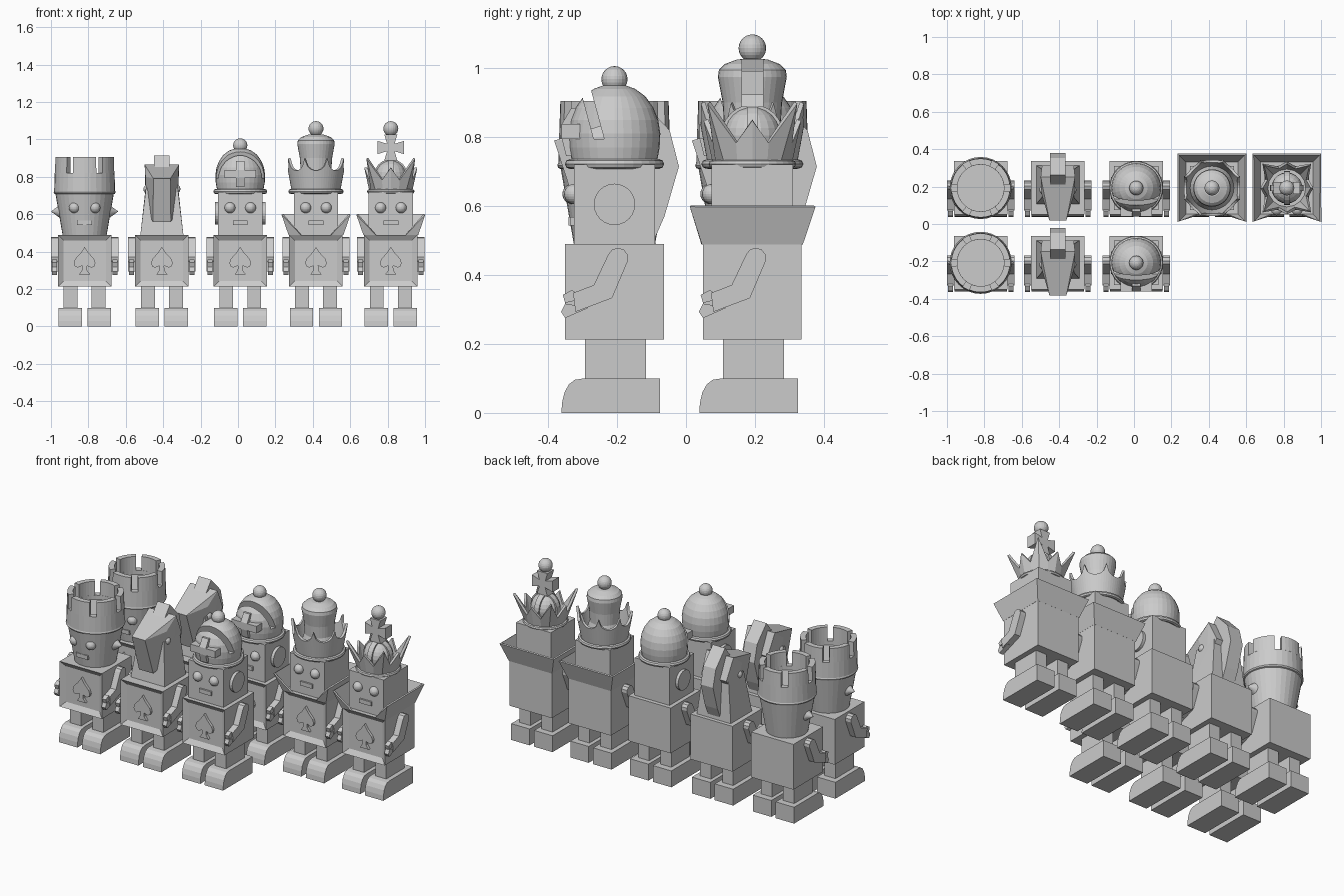
import bpy, bmesh
from math import sin, cos, pi, radians, sqrt
from mathutils import Vector, Matrix

if "Cube" in bpy.data.objects:
    bpy.data.objects.remove(bpy.data.objects["Cube"])

origin = Vector((0, 0, 0))


def finish(name, bm):
    bmesh.ops.remove_doubles(bm, verts=bm.verts, dist=1e-5)
    bmesh.ops.recalc_face_normals(bm, faces=bm.faces)
    me = bpy.data.meshes.new(name)
    bm.to_mesh(me)
    bm.free()
    ob = bpy.data.objects.new(name, me)
    ob.location = origin
    bpy.context.collection.objects.link(ob)
    return ob


def box(name, x0, x1, y0, y1, z0, z1):
    bm = bmesh.new()
    bmesh.ops.create_cube(bm, size=1)
    for v in bm.verts:
        v.co = Vector(((x0 + x1) / 2 + v.co.x * (x1 - x0),
                       (y0 + y1) / 2 + v.co.y * (y1 - y0),
                       (z0 + z1) / 2 + v.co.z * (z1 - z0)))
    return finish(name, bm)


def prism(name, pts, a, b, axis='x'):
    """Extrude a profile (y,z along x, or x,z along y) from a to b."""
    put = (lambda p, d: (d, p[0], p[1])) if axis == 'x' else (lambda p, d: (p[0], d, p[1]))
    bm = bmesh.new()
    lo = [bm.verts.new(put(p, a)) for p in pts]
    hi = [bm.verts.new(put(p, b)) for p in pts]
    bm.faces.new(lo)
    bm.faces.new(hi[::-1])
    for i in range(len(pts)):
        j = (i + 1) % len(pts)
        bm.faces.new((lo[i], lo[j], hi[j], hi[i]))
    return finish(name, bm)


def lathe(name, prof, n=32, closed=False, start=0, sweep=2 * pi):
    """Revolve (radius, z) points; a closed profile may sweep a part turn."""
    full = sweep > 6.28
    bm = bmesh.new()
    rings = [[bm.verts.new((r * sin(start + sweep * i / n), -r * cos(start + sweep * i / n), z))
              for r, z in prof] for i in range(n if full else n + 1)]
    m = len(prof)
    for i in range(n):
        a, b = rings[i], rings[(i + 1) % len(rings)]
        for k in range(m if closed else m - 1):
            bm.faces.new((a[k], b[k], b[(k + 1) % m], a[(k + 1) % m]))
    if not full:
        bm.faces.new(rings[0])
        bm.faces.new(rings[-1])
    elif not closed:
        for k in (0, -1):
            if prof[k][0] > 1e-4:
                bm.faces.new([r[k] for r in rings])
    bmesh.ops.dissolve_degenerate(bm, dist=1e-6, edges=bm.edges)
    return finish(name, bm)


def ring(name, r, z, t):
    return lathe(name, [(r + t * cos(k * pi / 4), z + t * sin(k * pi / 4)) for k in range(8)], closed=True)


def ball(name, x, y, z, r):
    bm = bmesh.new()
    bmesh.ops.create_uvsphere(bm, u_segments=20, v_segments=12, radius=r,
                              matrix=Matrix.Translation((x, y, z)))
    return finish(name, bm)


def cone(name, s, r1, r2, x0, x1, z):
    bm = bmesh.new()
    m = Matrix.Translation((s * (x0 + x1) / 2, 0, z)) @ Matrix.Rotation(s * pi / 2, 4, 'Y')
    bmesh.ops.create_cone(bm, cap_ends=True, segments=24, radius1=r1, radius2=r2, depth=x1 - x0, matrix=m)
    return finish(name, bm)


def hull(name, half):
    bm = bmesh.new()
    for x, y, z in half:
        bm.verts.new((x, y, z))
        bm.verts.new((-x, y, z))
    bmesh.ops.convex_hull(bm, input=bm.verts)
    return finish(name, bm)


def thicken(ob, t):
    m = ob.modifiers.new("thickness", 'SOLIDIFY')
    m.thickness, m.offset = t, 0


def base():
    # torso with a recessed chest panel
    ob = box("torso", -.143, .143, -.143, .143, .213, .49)
    bm = bmesh.new()
    bm.from_mesh(ob.data)
    f = min(bm.faces, key=lambda f: f.calc_center_median().y)
    bmesh.ops.inset_individual(bm, faces=[f], thickness=.042)
    for v in f.verts:
        v.co.y += .02
    bm.to_mesh(ob.data)
    bm.free()
    # spade emblem
    half = [(.02, .395), (.05, .362), (.058, .34), (.052, .322), (.037, .315), (.012, .325), (.014, .3), (.03, .278)]
    prism("chest_spade", [(0, .425)] + half + [(-x, z) for x, z in half[::-1]], -.139, -.12, 'y')
    foot = [(.132, 0), (.132, .1), (-.09, .1), (-.115, .096), (-.132, .083), (-.145, .06), (-.152, .03), (-.154, 0)]
    arm = [(.01 + .03 * cos(a), .449 + .03 * sin(a)) for a in [radians(-15 + 35 * k) for k in range(6)]]
    arm += [(-.06, .371), (-.12, .348), (-.113, .293), (-.007, .333)]
    hand = [(-.1, .338), (-.123, .357), (-.15, .342), (-.143, .319), (-.105, .328), (-.112, .312),
            (-.143, .317), (-.155, .293), (-.143, .275), (-.077, .304)]
    for s in (-1, 1):
        prism("foot", foot, s * .015, s * .14)
        box("leg", min(s * .038, s * .112), max(s * .038, s * .112), -.085, .092, .1, .213)
        prism("arm", arm, s * .143, s * .18)
        prism("hand", hand, s * .148, s * .175)


def face(y=-.117):
    for s in (-1, 1):
        ball("eye", s * .055, y, .635, .029)
    box("mouth", -.04, .04, y - .012, y + .03, .543, .568)


def square_head():
    box("head", -.118, .118, -.118, .118, .49, .72)
    face()


def rook():
    lathe("tower_head", [(.118, .49), (.157, .715)])
    ring("tower_ring", .155, .718, .011)
    lathe("tower_wall", [(.163, .72), (.16, .82), (.125, .82), (.125, .795), (0, .795)])
    for k in range(6):
        lathe("battlement", [(.125, .82), (.16, .82), (.157, .905), (.125, .905)], 6, True,
              radians(60 * k - 23), radians(46))
    for s in (-1, 1):
        cone("ear_spike", s, .04, 0, .125, .18, .615)
    face(-.122)


def knight():
    hull("neck", [(.115, -.085, .49), (.115, .12, .49), (.085, -.05, .74), (.085, .1, .76)])
    hull("horse_head", [(.045, -.175, .79), (.048, -.1, .56), (.088, -.03, .8), (.092, .06, .865),
                        (.085, .12, .74), (.085, .03, .62)])
    prism("mane", [(-.03, .79), (.07, .915), (.16, .82), (.187, .715), (.145, .57), (.11, .49), (0, .6)], -.042, .042)
    for s in (-1, 1):
        ball("horse_eye", s * .075, -.01, .735, .024)


def bishop():
    square_head()
    for s in (-1, 1):
        cone("ear_disc", s, .06, .06, .11, .136, .605)
    ring("mitre_ring", .13, .722, .014)
    dome = lathe("mitre", [(.122, .72), (.131, .77), (.133, .81), (.127, .85), (.113, .885),
                           (.09, .918), (.06, .94), (.03, .951), (0, .955)])
    # slanted slot across the mitre
    lean = .27
    slot = prism("slot_cutter", [(-.06, .795), (-.03, .795), (-.03 - lean * .2, .995), (-.06 - lean * .2, .995)], -.2, .2)
    m = dome.modifiers.new("slot", 'BOOLEAN')
    m.operation, m.object, m.solver = 'DIFFERENCE', slot, 'EXACT'
    bpy.context.view_layer.update()
    dg = bpy.context.evaluated_depsgraph_get()
    me = bpy.data.meshes.new_from_object(dome.evaluated_get(dg))
    dome.modifiers.clear()
    dome.data = me
    bpy.data.objects.remove(slot)
    # cross on the front
    box("cross_bar", -.085, .085, -.153, -.1, .795, .838)
    prism("cross_post", [(-.1, .745), (-.14, .745), (-.153, .795), (-.153, .838), (-.125, .885), (-.09, .885)], -.022, .022)
    ball("finial", 0, 0, .968, .038)


def collar():
    bm = bmesh.new()
    low = [(-.08, -.143), (-.143, -.143), (-.143, .143), (.143, .143), (.143, -.143), (.08, -.143)]
    lo = [bm.verts.new((x, y, .49)) for x, y in low]
    hi = [bm.verts.new((sx * .18, sy * .18, .6)) for sx, sy in ((-1, -1), (-1, 1), (1, 1), (1, -1))]
    bm.faces.new((lo[0], lo[1], hi[0]))
    bm.faces.new((lo[4], lo[5], hi[3]))
    for k in range(3):
        bm.faces.new((lo[k + 1], lo[k + 2], hi[k + 1], hi[k]))
    thicken(finish("collar", bm), .01)


def crown(name, n, bottom, top):
    """Open crown wall; top(k) gives the rim radius and height."""
    bm = bmesh.new()
    rows = []
    for k in range(n):
        a = 2 * pi * k / n
        rows.append([bm.verts.new((r * sin(a), -r * cos(a), z)) for r, z in (bottom, top(k))])
    for k in range(n):
        a, b = rows[k], rows[(k + 1) % n]
        bm.faces.new((a[0], b[0], b[1], a[1]))
    thicken(finish(name, bm), .014)


def queen():
    square_head()
    collar()
    ring("crown_ring", .135, .722, .013)

    def scallop(k):
        u = ((k + 4) % 8 - 4) / 4
        drop = .065 * sqrt(1 - u * u)
        return .155 - drop * .18, .9 - drop
    crown("scalloped_crown", 64, (.123, .725), scallop)
    lathe("crown_cap", [(.118, .725), (.082, .83), (.086, .9), (.1, .975), (.097, .995), (.08, 1.012), (.045, 1.025), (0, 1.03)])
    ball("finial", 0, 0, 1.058, .04)


def king():
    square_head()
    collar()
    ring("crown_ring", .115, .722, .012)
    # tall points on the diagonals, short points between
    crown("pointed_crown", 16, (.108, .725),
          lambda k: (.118, .785) if k % 2 else ((.178, .9) if k % 4 == 2 else (.135, .85)))
    ball("crown_dome", 0, 0, .805, .083)
    disc = [(.09 * cos(k * pi / 12), .805 + .09 * sin(k * pi / 12)) for k in range(24)]
    prism("dome_strap", disc, -.016, .016, 'x')
    prism("dome_strap", disc, -.016, .016, 'y')
    # flared cross
    for k in range(4):
        c, s = round(cos(k * pi / 2)), round(sin(k * pi / 2))
        arm = [(-.014, 0), (.014, 0), (.035, .07), (-.035, .07)]
        prism("crown_cross_arm", [(x * c - z * s, .957 + x * s + z * c) for x, z in arm], -.032, .032, 'y')
    ball("finial", 0, 0, 1.058, .04)


# back row of five, front row of three
for x, build, rows in ((-.82, rook, 2), (-.407, knight, 2), (.012, bishop, 2), (.417, queen, 1), (.817, king, 1)):
    for y in (.1925, -.2075)[:rows]:
        origin = Vector((x, y, 0))
        base()
        build()
